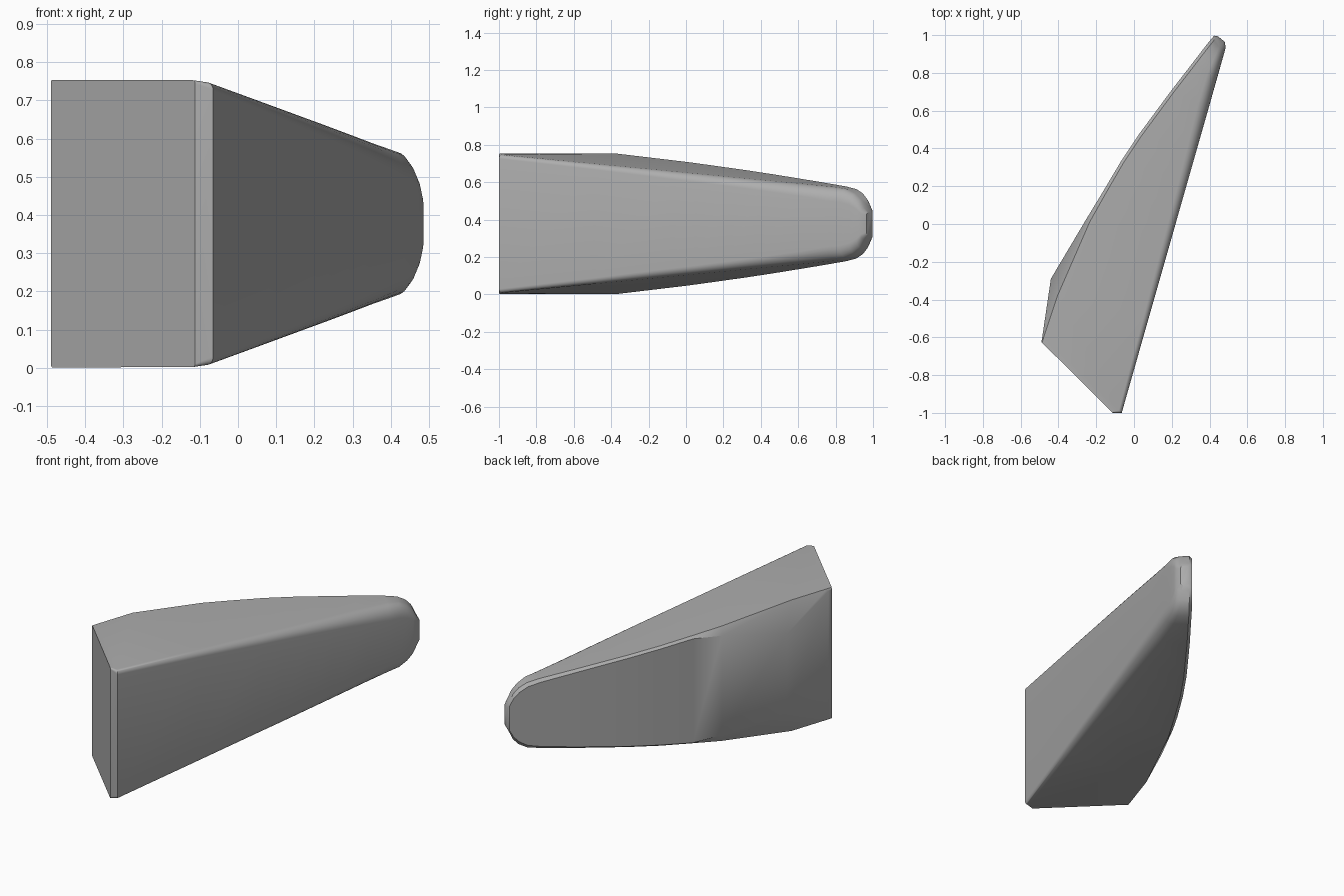
import bpy, bmesh, math

if "Cube" in bpy.data.objects:
    bpy.data.objects.remove(bpy.data.objects["Cube"])

MID = 0.3775          # half height; the body is symmetric about this level

mat = bpy.data.materials.new("plain_grey")
mat.diffuse_color = (0.42, 0.42, 0.42, 1)
mat.use_nodes = True
mat.node_tree.nodes["Principled BSDF"].inputs["Base Color"].default_value = mat.diffuse_color


def top(x, y):
    """Half height of the gently sloping upper surface, capped near the root."""
    return min(0.3765, 0.2985 - 0.137 * x - 0.061 * y)


# Cross-sections: right point, left point, left top inset point,
# left chamfer drop, right fillet radius, height limit for the rounded tip
sections = [
    ((-.112, -1), (-.49, -.625), (-.487, -.628), .006, .008, 1),
    ((-.065, -1), (-.486, -.60), (-.478, -.60), .012, .02, 1),
    ((.08, -.49), (-.44, -.29), (-.405, -.38), .15, .028, 1),
    ((.20, -.07), (-.25, .03), (-.235, .01), .045, .038, 1),
    ((.235, .053), (-.165, .17), (-.152, .158), .012, .04, 1),
    ((.286, .232), (-.07, .33), (-.058, .32), .012, .045, 1),
    ((.33, .386), (.03, .48), (.042, .47), .012, .05, 1),
    ((.394, .61), (.20, .71), (.212, .70), .014, .06, 1),
    ((.435, .755), (.32, .865), (.332, .855), .016, .07, .200),
    ((.454, .822), (.362, .92), (.374, .91), .018, .07, .186),
    ((.468, .872), (.39, .956), (.402, .946), .02, .06, .162),
    ((.479, .91), (.41, .98), (.421, .97), .02, .05, .13),
    ((.485, .935), (.424, .997), (.433, .988), .015, .03, .085),
    ((.480, .965), (.442, .995), (.448, .990), .01, .015, .06),
]
STEPS = 6


def ring(right, left, inset, drop, r, limit):
    """Upper half of one cross-section, mirrored to give the lower half."""
    dx, dy = left[0] - right[0], left[1] - right[1]
    length = math.hypot(dx, dy)
    w = min(r, 0.4 * length)
    half = []
    for i in range(STEPS + 1):
        a = math.pi / 2 * i / STEPS
        s = w * (1 - math.cos(a)) / length
        x, y = right[0] + dx * s, right[1] + dy * s
        half.append((x, y, min(top(x, y), limit) - r * (1 - math.sin(a))))
    half.append((*inset, min(top(*inset), limit)))
    half.append((*left, min(top(*left), limit) - drop))
    return ([(x, y, MID + h) for x, y, h in half]
            + [(x, y, MID - h) for x, y, h in reversed(half)])


# Loft the sections into one closed body
bm = bmesh.new()
rings = [[bm.verts.new(p) for p in ring(*s)] for s in sections]
for a, b in zip(rings, rings[1:]):
    n = len(a)
    for i in range(n):
        j = (i + 1) % n
        bm.faces.new((a[i], a[j], b[j], b[i]))
bm.faces.new(rings[0])
bm.faces.new(rings[-1])
bmesh.ops.recalc_face_normals(bm, faces=bm.faces)

mesh = bpy.data.meshes.new("tapered_wedge")
bm.to_mesh(mesh)
bm.free()
mesh.materials.append(mat)
wedge = bpy.data.objects.new("tapered_wedge", mesh)
bpy.context.collection.objects.link(wedge)

# Smooth fillets, crisp main edges
bpy.context.view_layer.objects.active = wedge
wedge.select_set(True)
bpy.ops.object.shade_smooth_by_angle(angle=math.radians(30))
